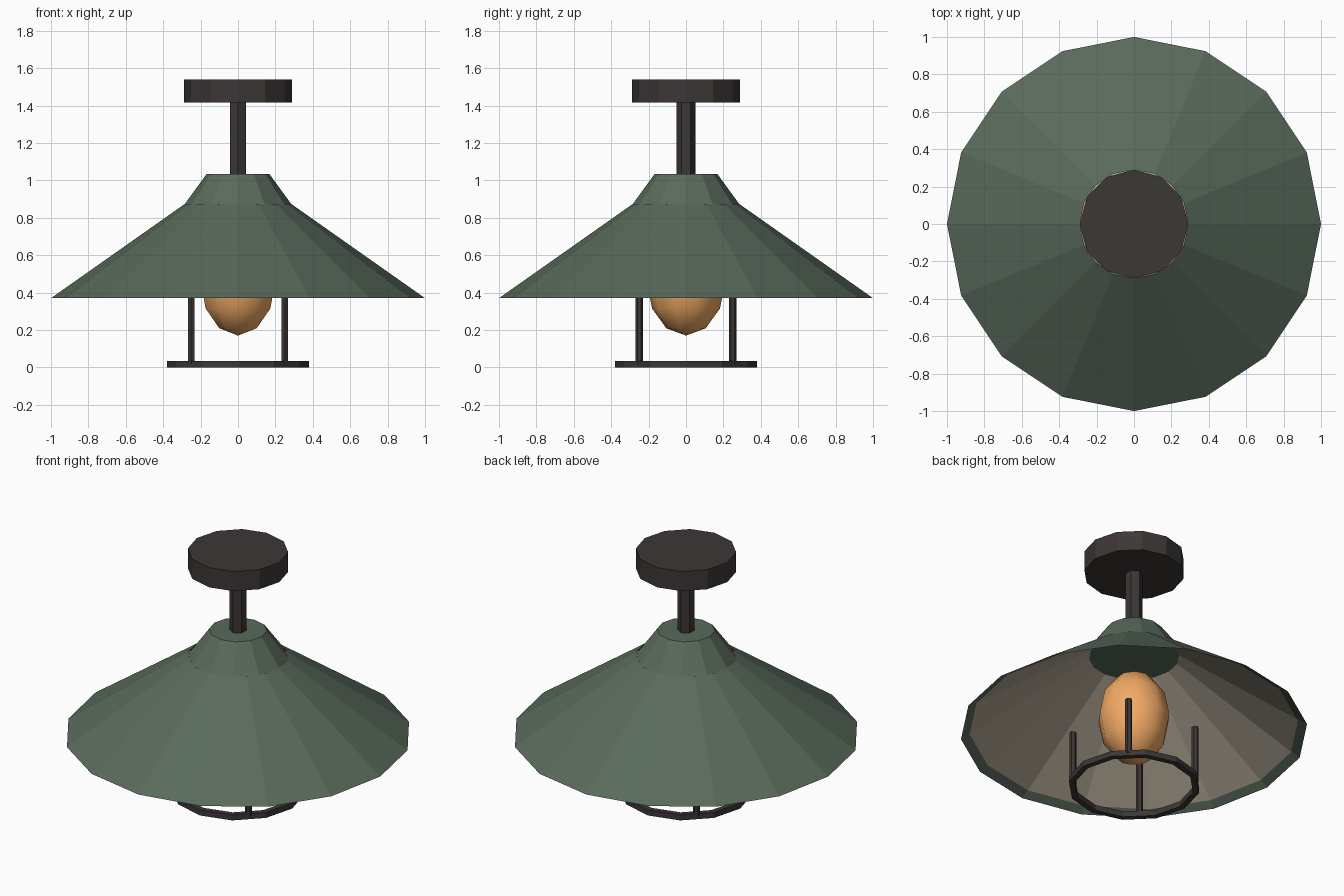
import bpy, bmesh
from math import sin, cos, pi

if "Cube" in bpy.data.objects:
    bpy.data.objects.remove(bpy.data.objects["Cube"])


def material(name, rgb):
    m = bpy.data.materials.new(name)
    m.diffuse_color = (*rgb, 1)
    m.use_nodes = True
    m.node_tree.nodes["Principled BSDF"].inputs["Base Color"].default_value = m.diffuse_color
    return m


GREEN = material("green_enamel", (0.10, 0.145, 0.105))
DARK = material("dark_metal", (0.045, 0.038, 0.036))
CREAM = material("cream_liner", (0.42, 0.37, 0.29))
AMBER = material("amber_glass", (0.88, 0.40, 0.13))


def lathe(name, profile, sides, mat, at=(0, 0), loop=False, inward=False, smooth=False):
    """Spin (radius, z) points around a vertical axis, first vertex on +y."""
    bm = bmesh.new()
    rings = []
    for r, z in profile:
        rings.append([bm.verts.new((at[0] - r * sin(2 * pi * i / sides),
                                    at[1] + r * cos(2 * pi * i / sides), z))
                      for i in range(sides)])
    pairs = list(zip(rings, rings[1:]))
    if loop:
        pairs.append((rings[-1], rings[0]))
    for a, b in pairs:
        for i in range(sides):
            j = (i + 1) % sides
            bm.faces.new((a[i], a[j], b[j], b[i]))
    # Points on the axis collapse to a pole
    bmesh.ops.remove_doubles(bm, verts=bm.verts[:], dist=1e-5)
    if profile[0][0] == 0 or loop:
        bmesh.ops.recalc_face_normals(bm, faces=bm.faces[:])
    if inward:
        bmesh.ops.reverse_faces(bm, faces=bm.faces[:])
    for f in bm.faces:
        f.smooth = smooth
    me = bpy.data.meshes.new(name)
    bm.to_mesh(me)
    bm.free()
    me.materials.append(mat)
    ob = bpy.data.objects.new(name, me)
    bpy.context.collection.objects.link(ob)
    return ob


def frustum(name, r0, z0, r1, z1, sides, mat, at=(0, 0)):
    return lathe(name, [(0, z0), (r0, z0), (r1, z1), (0, z1)], sides, mat, at)


# Ceiling mount and stem
frustum("ceiling_mount", 0.29, 1.415, 0.29, 1.54, 12, DARK)
frustum("stem", 0.05, 1.0, 0.05, 1.43, 6, DARK)

# Shade: cap, open outer cone and pale liner just inside it
frustum("shade_cap", 0.29, 0.866, 0.167, 1.035, 12, GREEN)
lathe("shade", [(1.0, 0.37), (0.29, 0.87)], 16, GREEN)
lathe("shade_liner", [(0.95, 0.40), (0.26, 0.865)], 16, CREAM, inward=True)

# Bulb
bulb = [(0.21 * sin(pi * k / 6) if 0 < k < 6 else 0, 0.46 - 0.29 * cos(pi * k / 6))
        for k in range(7)]
lathe("bulb", bulb, 10, AMBER, smooth=True)

# Guard: bottom ring and four posts
lathe("guard_ring", [(0.345, 0), (0.38, 0), (0.38, 0.035), (0.345, 0.035)], 12, DARK, loop=True)
for n, (sx, sy) in enumerate([(1, 1), (-1, 1), (-1, -1), (1, -1)], 1):
    frustum(f"guard_post_{n}", 0.02, 0.02, 0.02, 0.38, 6, DARK, (sx * 0.25, sy * 0.25))
